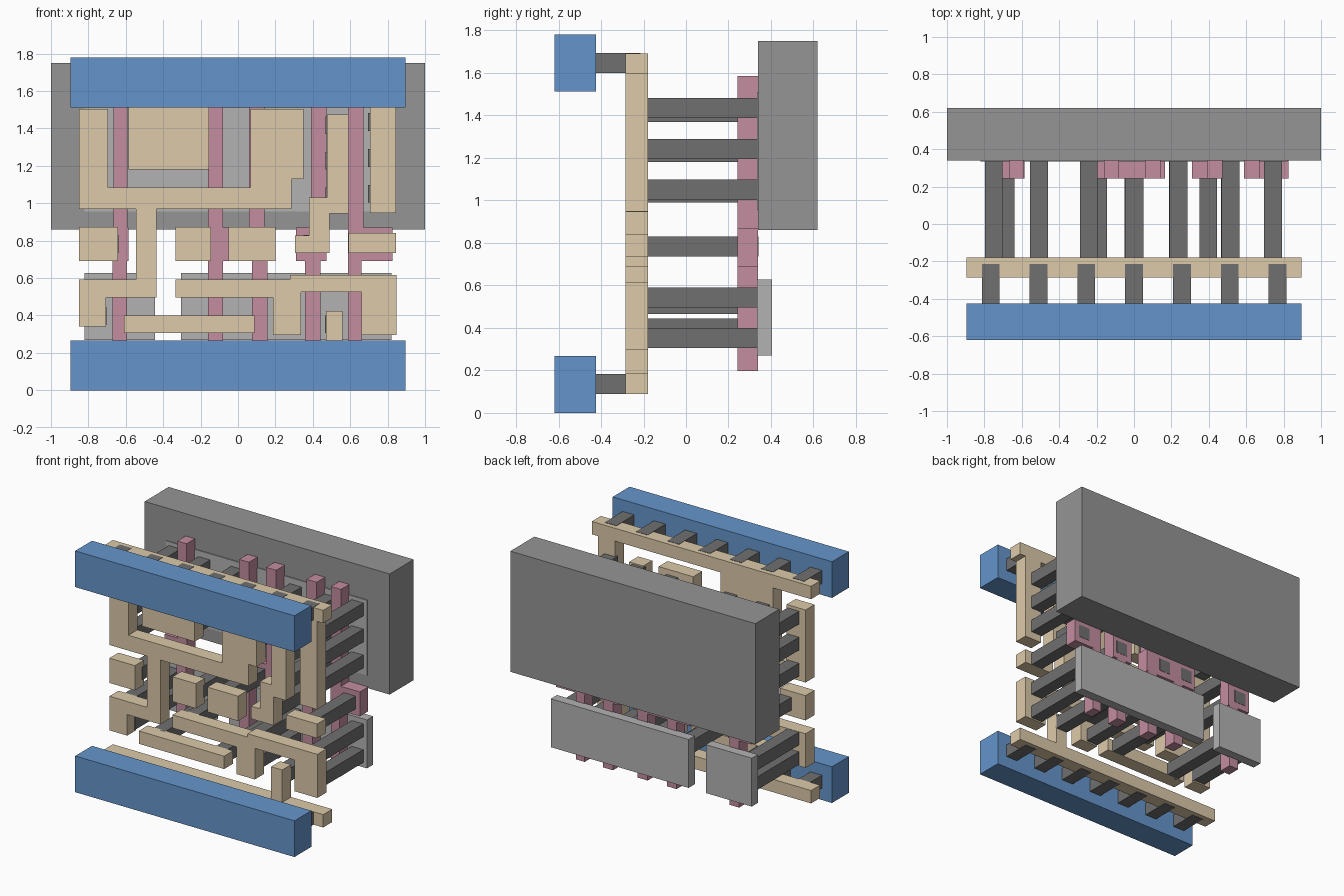
import bpy, bmesh


def material(name, rgb):
    m = bpy.data.materials.new(name)
    m.diffuse_color = (*rgb, 1)
    return m


TAN = material("tan", (0.72, 0.59, 0.40))
PINK = material("pink", (0.55, 0.27, 0.35))
BLUE = material("blue", (0.13, 0.30, 0.60))
DARK = material("dark_grey", (0.16, 0.16, 0.16))
MID = material("mid_grey", (0.30, 0.30, 0.30))
LIGHT = material("light_grey", (0.45, 0.45, 0.45))


def rect(x0, x1, z0, z1):
    return [(x0, z0), (x1, z0), (x1, z1), (x0, z1)]


def square(x, z, s=0.095):
    """Contact cross-section from its lower left corner."""
    return rect(x, x + s, z, z + s)


def layer(name, outlines, y0, y1, mat):
    """Extrude one or more x-z outlines from y0 back to y1 as one object."""
    bm = bmesh.new()
    for pts in outlines:
        face = bm.faces.new([bm.verts.new((x, y0, z)) for x, z in pts])
        ext = bmesh.ops.extrude_face_region(bm, geom=[face])["geom"]
        moved = [g for g in ext if isinstance(g, bmesh.types.BMVert)]
        bmesh.ops.translate(bm, verts=moved, vec=(0, y1 - y0, 0))
    bmesh.ops.recalc_face_normals(bm, faces=bm.faces)
    mesh = bpy.data.meshes.new(name)
    bm.to_mesh(mesh)
    bm.free()
    mesh.materials.append(mat)
    obj = bpy.data.objects.new(name, mesh)
    bpy.context.collection.objects.link(obj)
    return obj


# Back slab and the thin plates set on it and below it
layer("back_well", [rect(-1, 1, 0.86, 1.75)], 0.34, 0.62, MID)
layer("upper_plate", [rect(-0.82, 0.82, 0.955, 1.51)], 0.333, 0.405, LIGHT)
layer("lower_plate_left", [rect(-0.82, -0.445, 0.27, 0.627)], 0.333, 0.405, LIGHT)
layer("lower_plate_right", [rect(-0.305, 0.82, 0.27, 0.627)], 0.333, 0.405, LIGHT)


# Pink gate strips, each widening to a pad in the middle
def gate(name, upper, pad, lower, z0=0.198, za=0.69, zb=0.87, z1=1.585):
    pts = [(lower[0], z0), (lower[1], z0), (lower[1], za), (pad[1], za),
           (pad[1], zb), (upper[1], zb), (upper[1], z1), (upper[0], z1),
           (upper[0], zb), (pad[0], zb), (pad[0], za), (lower[0], za)]
    clean = [p for i, p in enumerate(pts) if p != pts[i - 1]]
    layer(name, [clean], 0.242, 0.34, PINK)


gate("gate_1", (-0.665, -0.59), (-0.77, -0.585), (-0.672, -0.593))
gate("gate_2", (-0.16, -0.08), (-0.27, -0.079), (-0.161, -0.081))
gate("gate_3", (0.06, 0.142), (-0.08, 0.165), (0.075, 0.157))
gate("gate_4", (0.39, 0.473), (0.31, 0.474), (0.358, 0.44))
gate("gate_5", (0.588, 0.67), (0.587, 0.825), (0.589, 0.66))

# Tan wiring layer
WY = (-0.285, -0.18)
layer("wire_top_rail", [[
    (-0.895, 1.597), (-0.585, 1.597), (-0.585, 1.18), (-0.155, 1.18),
    (-0.155, 1.597), (0.705, 1.597), (0.705, 0.947), (0.845, 0.947),
    (0.845, 1.597), (0.895, 1.597), (0.895, 1.692), (-0.895, 1.692)]], *WY, TAN)
layer("wire_bottom_rail", [[
    (-0.895, 0.09), (0.895, 0.09), (0.895, 0.185), (0.56, 0.185),
    (0.56, 0.425), (0.47, 0.425), (0.47, 0.185), (-0.895, 0.185)]], *WY, TAN)
layer("wire_left", [[
    (-0.85, 0.34), (-0.705, 0.34), (-0.705, 0.495), (-0.435, 0.495),
    (-0.435, 0.97), (0.285, 0.97), (0.285, 1.13), (0.35, 1.13),
    (0.35, 1.505), (0.067, 1.505), (0.067, 1.083), (-0.695, 1.083),
    (-0.695, 1.505), (-0.85, 1.505), (-0.85, 0.97), (-0.545, 0.97),
    (-0.545, 0.592), (-0.85, 0.592)]], *WY, TAN)
layer("wire_lower_right", [[
    (-0.335, 0.495), (0.187, 0.495), (0.187, 0.295), (0.337, 0.295),
    (0.337, 0.525), (0.66, 0.525), (0.66, 0.295), (0.847, 0.295),
    (0.847, 0.617), (0.277, 0.617), (0.277, 0.592), (-0.335, 0.592)]], *WY, TAN)
layer("wire_step", [[
    (0.305, 0.735), (0.49, 0.735), (0.49, 0.945), (0.59, 0.945),
    (0.59, 1.475), (0.475, 1.475), (0.475, 1.03), (0.38, 1.03),
    (0.38, 0.828), (0.305, 0.828)]], *WY, TAN)
layer("wire_bar", [rect(-0.61, 0.087, 0.305, 0.4)], *WY, TAN)
for i, r in enumerate([(-0.85, -0.642, 0.69, 0.873), (-0.335, -0.145, 0.69, 0.873),
                       (-0.05, 0.2, 0.69, 0.873), (0.592, 0.845, 0.735, 0.84)]):
    layer(f"wire_pad_{i + 1}", [rect(*r)], *WY, TAN)

# Long contact posts: wiring to upper plate, lower plates and gate pads
upper = [square(x, z) for x in (-0.797, 0.695) for z in (1.387, 1.195, 1.003)]
upper += [square(x, z) for x in (-0.555, -0.29, 0.19) for z in (1.37, 1.195)]
upper += [square(0.468, z) for z in (1.37, 1.18, 0.99)]
layer("upper_contacts", upper, -0.2, 0.336, DARK)
lower = [(-0.797, 0.495), (-0.797, 0.35), (-0.555, 0.305), (-0.29, 0.495),
         (-0.05, 0.305), (0.187, 0.465), (0.187, 0.305), (0.465, 0.305),
         (0.695, 0.495), (0.695, 0.305)]
layer("lower_contacts", [square(*p) for p in lower], -0.2, 0.336, DARK)
layer("gate_contacts", [square(x, 0.735) for x in (-0.735, -0.24, -0.045, 0.35, 0.695)],
      -0.2, 0.342, DARK)

# Blue front rails with their rows of short posts
for name, z0, z1, zc in (("top", 1.513, 1.78, 1.599), ("bottom", 0, 0.267, 0.088)):
    layer(f"front_rail_{name}", [rect(-0.895, 0.895, z0, z1)], -0.62, -0.424, BLUE)
    layer(f"rail_posts_{name}", [square(-0.047 + 0.2555 * k, zc) for k in range(-3, 4)],
          -0.43, -0.215, DARK)
